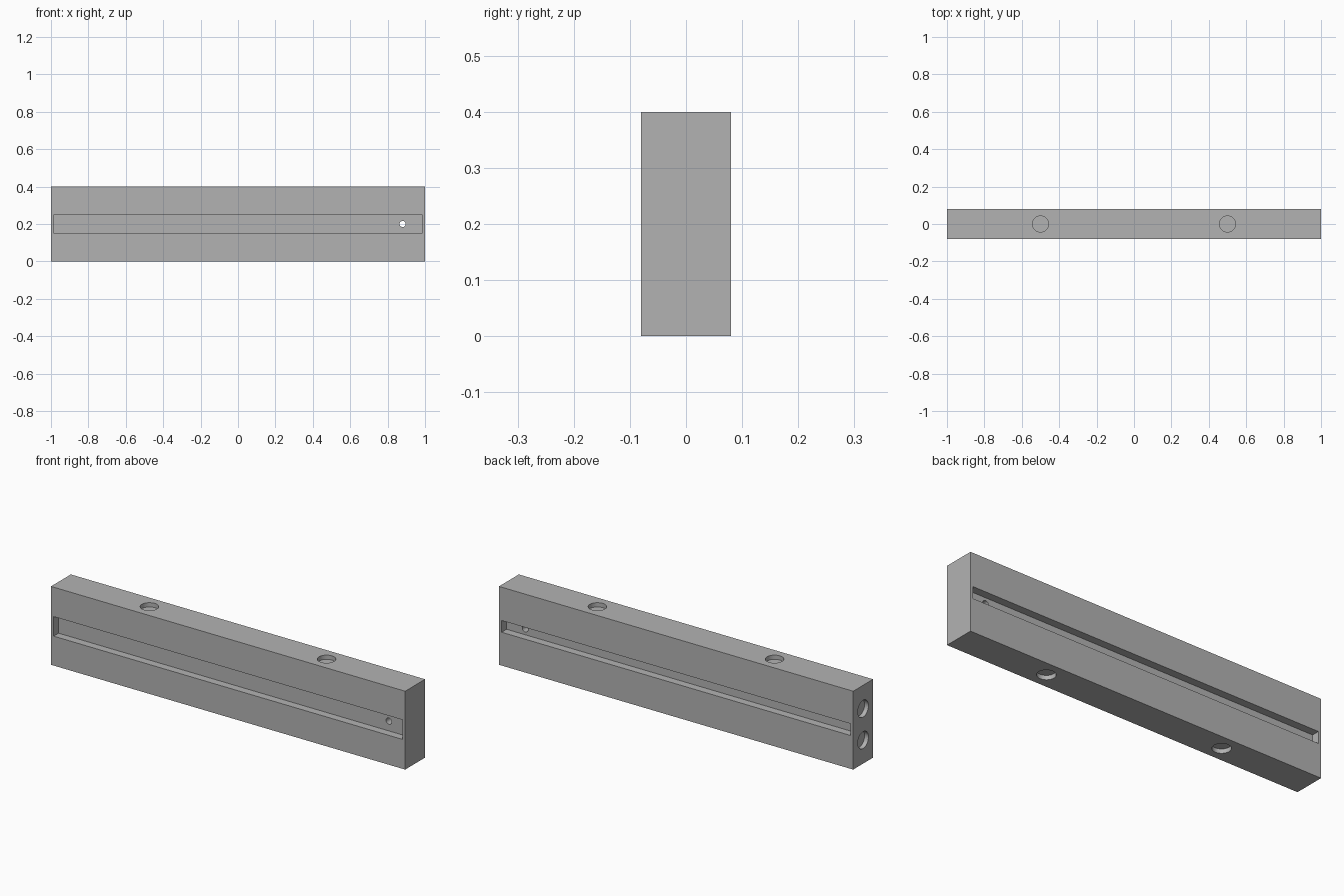
import bpy
from math import pi

cube = bpy.data.objects.get("Cube")
if cube:
    bpy.data.objects.remove(cube, do_unlink=True)

LENGTH, WIDTH, HEIGHT = 2.0, 0.16, 0.4
MID = HEIGHT / 2
POCKET_RADIUS, POCKET_DEPTH = 0.043, 0.022

grey = bpy.data.materials.new("plain grey")
grey.use_nodes = True
colour = (0.45, 0.45, 0.45, 1)
grey.diffuse_color = colour
grey.node_tree.nodes["Principled BSDF"].inputs["Base Color"].default_value = colour


def box(name, centre, size):
    bpy.ops.mesh.primitive_cube_add(size=1, location=centre)
    ob = bpy.context.object
    ob.name = name
    ob.scale = size
    bpy.ops.object.transform_apply(location=False, rotation=False, scale=True)
    ob.data.materials.append(grey)
    return ob


def cylinder(name, centre, radius, depth, rotation=(0, 0, 0)):
    bpy.ops.mesh.primitive_cylinder_add(vertices=48, radius=radius, depth=depth,
                                        location=centre, rotation=rotation)
    ob = bpy.context.object
    ob.name = name
    ob.data.materials.append(grey)
    return ob


# Solid bar
bar = box("bar", (0, 0, MID), (LENGTH, WIDTH, HEIGHT))

# Long grooves: wide one in front, narrow one behind
cutters = [
    box("front_groove_cutter", (0, -WIDTH / 2, MID), (1.97, 0.08, 0.1)),
    box("back_groove_cutter", (0, WIDTH / 2, MID), (1.97, 0.08, 0.06)),
    # Small hole through the web between the grooves
    cylinder("web_hole_cutter", (0.88, 0, MID), 0.016, 0.12, (pi / 2, 0, 0)),
]

# Shallow round pockets in the top and bottom
for x in (-0.5, 0.5):
    for z in (0, HEIGHT):
        cutters.append(cylinder("edge_pocket_cutter", (x, 0, z),
                                POCKET_RADIUS, 2 * POCKET_DEPTH))

# Two round pockets in one end
for z in (0.12, 0.28):
    cutters.append(cylinder("end_pocket_cutter", (-LENGTH / 2, 0, z),
                            POCKET_RADIUS, 2 * POCKET_DEPTH, (0, pi / 2, 0)))

# Cut everything out of the bar
for cutter in cutters:
    cutter.hide_render = True
    cutter.hide_set(True)
    cutter.display_type = 'WIRE'
    cut = bar.modifiers.new(cutter.name, 'BOOLEAN')
    cut.operation = 'DIFFERENCE'
    cut.solver = 'EXACT'
    cut.object = cutter

bpy.ops.object.select_all(action='DESELECT')
bpy.context.view_layer.objects.active = bar
bar.select_set(True)
for name in [m.name for m in bar.modifiers]:
    bpy.ops.object.modifier_apply(modifier=name)
for cutter in cutters:
    bpy.data.objects.remove(cutter, do_unlink=True)

bpy.ops.object.shade_smooth_by_angle()
